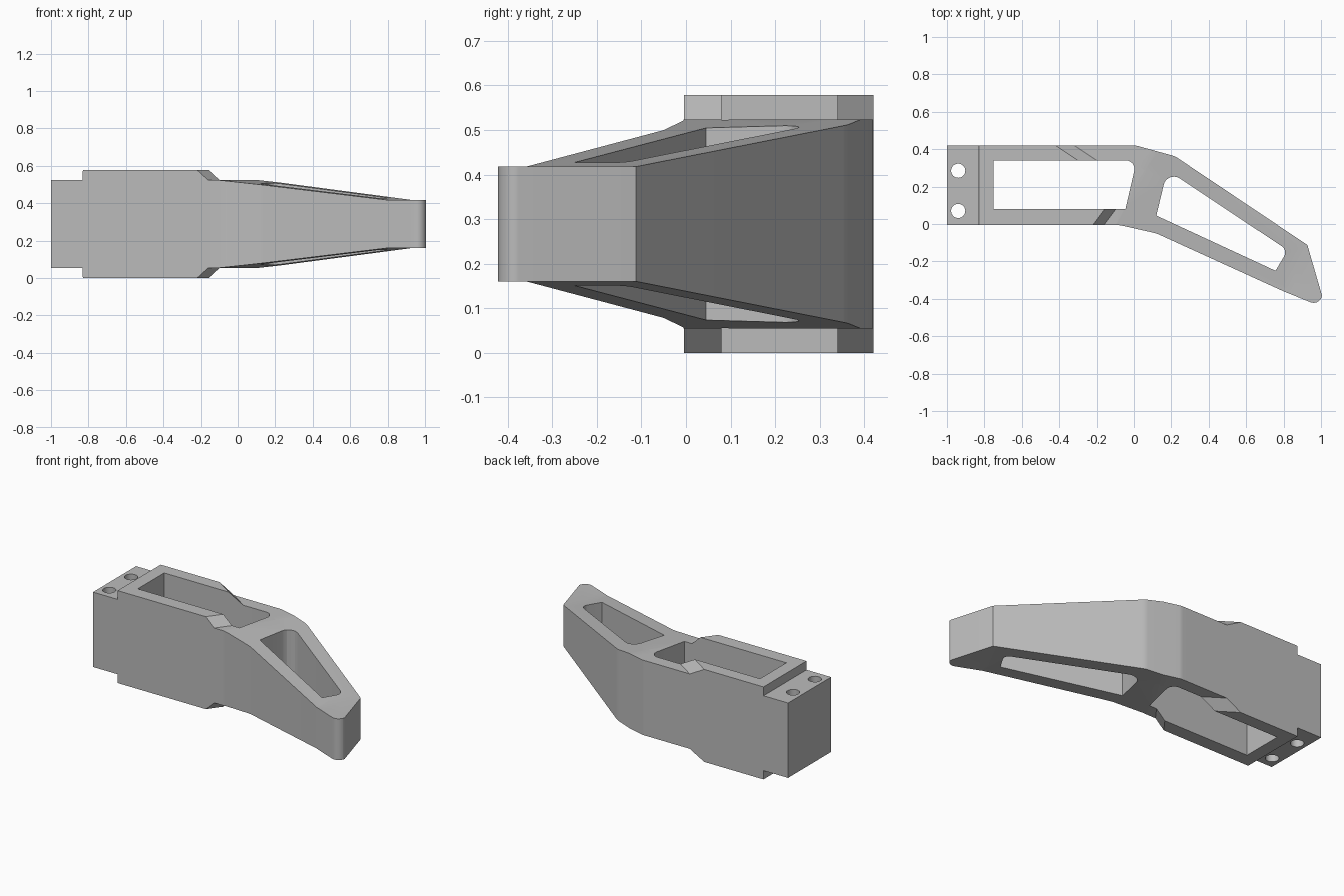
import bpy, bmesh, math
from mathutils import Vector

cube = bpy.data.objects.get("Cube")
if cube:
    bpy.data.objects.remove(cube, do_unlink=True)

HEIGHT = 0.578
STEP = 0.055       # drop from the raised rails to the main body
TAPER = 0.105      # further drop from the body to the nose
STEP_X = -0.83     # edge of the mounting tab
BACK, FRONT = 0.42, -0.005


def clamp(v):
    return max(0.0, min(1.0, v))


def circle(cx, cy, r, n=24):
    return [(cx + r * math.cos(math.tau * i / n), cy + r * math.sin(math.tau * i / n))
            for i in range(n)]


def rounded(points, n=6):
    """Polygon of (x, y, radius) with filleted corners."""
    out = []
    for i, (x, y, r) in enumerate(points):
        p = Vector((x, y))
        a = (Vector(points[i - 1][:2]) - p).normalized()
        b = (Vector(points[(i + 1) % len(points)][:2]) - p).normalized()
        if r == 0:
            out.append((x, y))
            continue
        half = a.angle(b) / 2
        centre = p + (a + b).normalized() * r / math.sin(half)
        u = p + a * r / math.tan(half) - centre
        v = p + b * r / math.tan(half) - centre
        for k in range(n + 1):
            d = u.lerp(v, k / n).normalized() * r
            out.append(tuple(centre + d))
    return out


def top_height(x, y):
    """Height of the upper surface at a plan position."""
    if x < STEP_X - 0.0001:
        return HEIGHT - STEP
    if y < 0.09:
        ramp = (x + 0.22 - 0.75 * (y - FRONT)) / 0.06
    elif y > 0.3:
        ramp = (x + 0.42 - 1.5 * (BACK - y)) / 0.1
    else:
        ramp = 1.0 if x > -0.7 else 0.0
    taper = (0.88 * x - 0.47 * y + 0.083) / 0.949
    return HEIGHT - STEP * clamp(ramp) - TAPER * clamp(taper)


# Plan outline, two windows and two bolt holes
outline = rounded([
    (-1, FRONT, 0), (-0.08, FRONT, 0.2), (0.12, -0.05, 0.2), (0.8, -0.36, 0),
    (0.985, -0.435, 0.045), (1.006, -0.385, 0.03), (0.927, -0.112, 0),
    (0.22, 0.362, 0.1), (0.01, BACK, 0.1), (-1, BACK, 0)])
rear_window = rounded([
    (-0.75, 0.08, 0), (-0.045, 0.08, 0), (0.015, 0.34, 0.045), (-0.75, 0.34, 0)])
nose_window = rounded([
    (0.12, 0.045, 0), (0.178, 0.288, 0.055), (0.822, -0.14, 0.04), (0.757, -0.25, 0)])
loops = [outline, rear_window, nose_window,
         circle(-0.94, 0.07, 0.038), circle(-0.94, 0.285, 0.038)]

bm = bmesh.new()
edges = []
for loop in loops:
    verts = [bm.verts.new((x, y, 0)) for x, y in loop]
    edges += [bm.edges.new((verts[i - 1], verts[i])) for i in range(len(verts))]
bmesh.ops.triangle_fill(bm, use_beauty=True, use_dissolve=False, edges=edges, normal=(0, 0, 1))

# Crease lines: tab step, oblique ramps, start and end of the nose taper
creases = [((STEP_X, 0), (1, 0)), ((STEP_X - 0.0004, 0), (1, 0)),
           ((-0.22, FRONT), (1, -0.75)), ((-0.16, FRONT), (1, -0.75)),
           ((-0.42, BACK), (1, 1.5)), ((-0.32, BACK), (1, 1.5)),
           ((-0.083 / 0.88, 0), (0.88, -0.47)), ((0.866 / 0.88, 0), (0.88, -0.47))]
for (px, py), (nx, ny) in creases:
    bmesh.ops.bisect_plane(bm, geom=bm.verts[:] + bm.edges[:] + bm.faces[:], dist=1e-6,
                           plane_co=(px, py, 0), plane_no=(nx, ny, 0))

# Thicken into a solid, mirrored about its middle height
lower = bm.verts[:]
result = bmesh.ops.extrude_face_region(bm, geom=bm.faces[:])
upper = [g for g in result["geom"] if isinstance(g, bmesh.types.BMVert)]
for v in lower:
    v.co.z = HEIGHT - top_height(v.co.x, v.co.y)
for v in upper:
    v.co.z = top_height(v.co.x, v.co.y)
bmesh.ops.recalc_face_normals(bm, faces=bm.faces[:])

mesh = bpy.data.meshes.new("bracket_arm")
bm.to_mesh(mesh)
bm.free()
arm = bpy.data.objects.new("bracket_arm", mesh)
bpy.context.collection.objects.link(arm)

# Plain grey metal
grey = bpy.data.materials.new("plain_grey")
grey.use_nodes = True
colour = (0.5, 0.5, 0.5, 1)
grey.diffuse_color = colour
grey.node_tree.nodes["Principled BSDF"].inputs["Base Color"].default_value = colour
mesh.materials.append(grey)

bpy.context.view_layer.objects.active = arm
arm.select_set(True)
bpy.ops.object.shade_smooth_by_angle(angle=math.radians(20))
